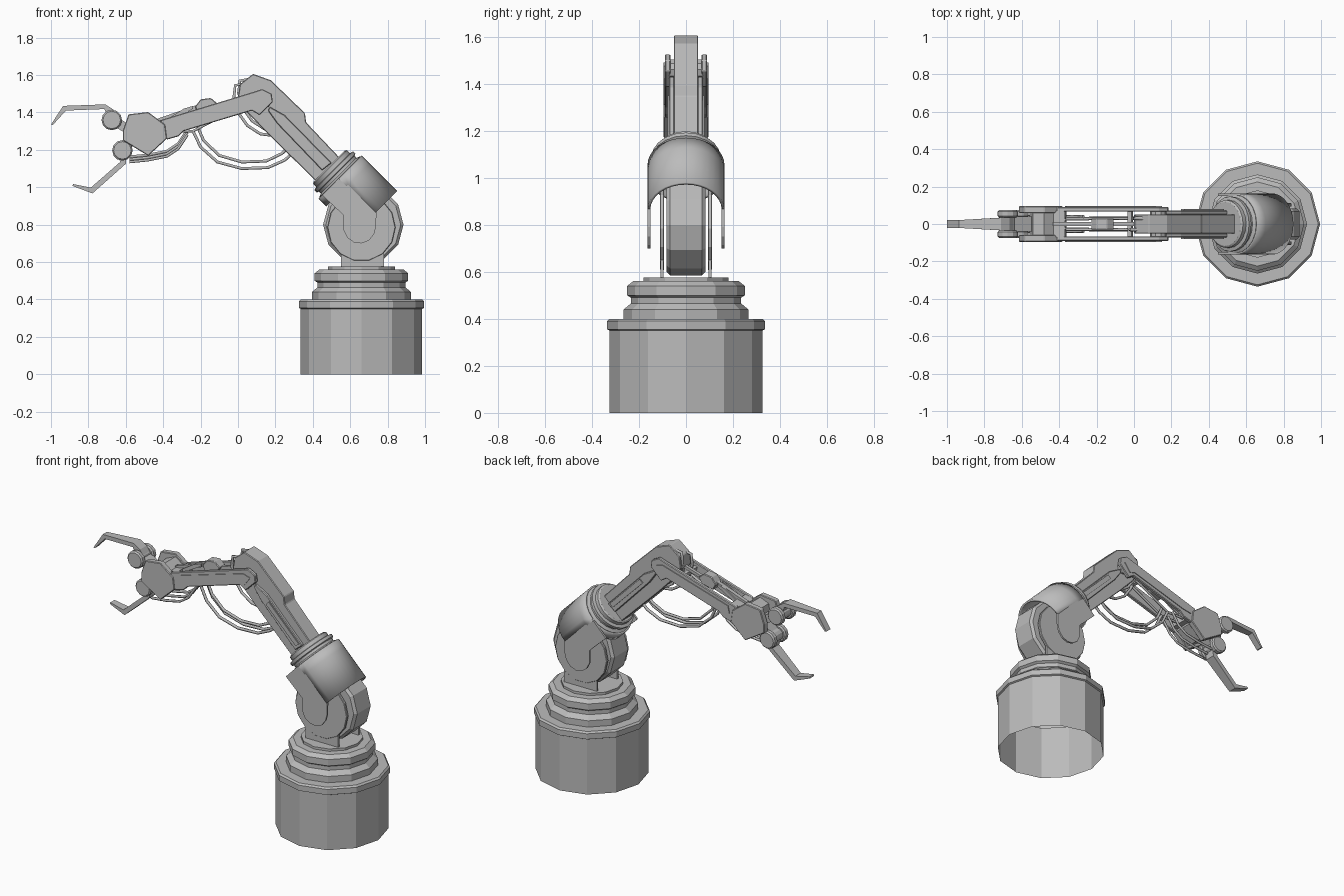
import bpy, bmesh
from math import cos, sin, pi, radians
from mathutils import Matrix, Vector

cube = bpy.data.objects.get("Cube")
if cube:
    bpy.data.objects.remove(cube, do_unlink=True)

grey = bpy.data.materials.new("machine_grey")
grey.use_nodes = True
grey.diffuse_color = (0.5, 0.5, 0.5, 1)
grey.node_tree.nodes["Principled BSDF"].inputs["Base Color"].default_value = (0.5, 0.5, 0.5, 1)


def finish(name, bm, matrix=Matrix(), smooth=False, bevel=0):
    bmesh.ops.recalc_face_normals(bm, faces=bm.faces[:])
    mesh = bpy.data.meshes.new(name)
    bm.to_mesh(mesh)
    bm.free()
    mesh.transform(matrix)
    mesh.materials.append(grey)
    obj = bpy.data.objects.new(name, mesh)
    bpy.context.collection.objects.link(obj)
    if bevel:
        mod = obj.modifiers.new("bevel", "BEVEL")
        mod.width, mod.segments, mod.limit_method = bevel, 1, "ANGLE"
    if smooth:
        bpy.ops.object.select_all(action="DESELECT")
        obj.select_set(True)
        bpy.context.view_layer.objects.active = obj
        bpy.ops.object.shade_smooth_by_angle(angle=radians(35))
    return obj


def lathe(name, profile, sides, matrix, caps=(True, True), smooth=False, keep=None):
    """Turn (radius, height) points about local z; keep(centre) filters the faces."""
    bm = bmesh.new()
    rings = [[bm.verts.new((r * cos(2 * pi * i / sides), r * sin(2 * pi * i / sides), h))
              for i in range(sides)] for r, h in profile]
    for a, b in zip(rings, rings[1:]):
        for i in range(sides):
            j = (i + 1) % sides
            bm.faces.new((a[i], a[j], b[j], b[i]))
    for ring, cap in zip((rings[0], rings[-1]), caps):
        if cap:
            bm.faces.new(ring)
    if keep:
        drop = [f for f in bm.faces if not keep(f.calc_center_median())]
        bmesh.ops.delete(bm, geom=drop, context="FACES")
    return finish(name, bm, matrix, smooth)


def plate(name, outline, y0, y1, bevel=0):
    """Extrude an x-z outline from y0 to y1."""
    bm = bmesh.new()
    face = bm.faces.new([bm.verts.new((x, y0, z)) for x, z in outline])
    out = bmesh.ops.extrude_face_region(bm, geom=[face])["geom"]
    moved = [v for v in out if isinstance(v, bmesh.types.BMVert)]
    bmesh.ops.translate(bm, verts=moved, vec=(0, y1 - y0, 0))
    return finish(name, bm, bevel=bevel)


def pair(name, outline, y0, y1, bevel=0):
    plate("back_" + name, outline, y0, y1, bevel)
    plate("front_" + name, outline, -y0, -y1, bevel)


def disc(name, x, z, radius, half, sides=12, chamfer=0.01, y=0):
    profile = [(radius - chamfer, -half), (radius, chamfer - half),
               (radius, half - chamfer), (radius - chamfer, half)]
    return lathe(name, profile, sides, Matrix.Translation((x, y, z)) @ Matrix.Rotation(pi / 2, 4, "X"))


def hose(name, path, y, radius=0.009):
    curve = bpy.data.curves.new(name, "CURVE")
    curve.dimensions = "3D"
    curve.bevel_depth, curve.bevel_resolution = radius, 1
    curve.use_fill_caps = True
    spline = curve.splines.new("POLY")
    spline.points.add(len(path) - 1)
    for point, (x, z) in zip(spline.points, path):
        point.co = (x, y, z, 1)
    obj = bpy.data.objects.new(name, curve)
    bpy.context.collection.objects.link(obj)
    bpy.ops.object.select_all(action="DESELECT")
    obj.select_set(True)
    bpy.context.view_layer.objects.active = obj
    bpy.ops.object.convert(target="MESH")
    obj.data.materials.clear()
    obj.data.materials.append(grey)


def bar(name, a, b, thick, y0, y1):
    """Straight rectangular bar between two x-z points."""
    a, b = Vector(a), Vector(b)
    d = (b - a).normalized()
    n = Vector((-d.y, d.x)) * thick / 2
    return plate(name, [a + n, b + n, b - n, a - n], y0, y1)


# Open-bottomed base with stepped turntable
stand = Matrix.Translation((0.66, 0, 0))
lathe("base_drum", [(0.325, 0), (0.325, 0.35), (0.335, 0.355), (0.335, 0.39), (0.325, 0.4), (0.26, 0.4)],
      12, stand, caps=(False, True))
lathe("turntable", [(0.265, 0.4), (0.265, 0.44), (0.235, 0.465), (0.235, 0.49), (0.25, 0.5), (0.25, 0.54),
                    (0.225, 0.56), (0.18, 0.56), (0.18, 0.575)], 12, stand)

# Shoulder wheel held between two footed discs
disc("shoulder_wheel", 0.67, 0.8, 0.215, 0.082, 12, 0.015)
for label, side in (("back", 1), ("front", -1)):
    disc(label + "_shoulder_disc", 0.66, 0.785, 0.182, 0.009, 14, 0.003, side * 0.102)
pair("shoulder_foot", [(0.55, 0.57), (0.78, 0.57), (0.78, 0.66), (0.55, 0.66)], 0.095, 0.109)

# Arched shoulder shell, cheeks and collar on the tilted arm axis
tilt = Matrix.Translation((0.8, 0, 0.8)) @ Matrix.Rotation(-pi / 4, 4, "Y")
shell = lathe("shoulder_shell", [(0.158, 0.09), (0.158, 0.3), (0.158, 0.36)], 32, tilt, (False, False), True,
              keep=lambda c: c.x > 0 or c.z > 0.3)
solid = shell.modifiers.new("thickness", "SOLIDIFY")
solid.thickness, solid.offset = 0.012, 0
pair("shoulder_cheek", [(0.74, 0.868), (0.545, 1.055), (0.45, 0.958), (0.565, 0.85), (0.565, 0.77),
                        (0.585, 0.73), (0.62, 0.705), (0.66, 0.7), (0.7, 0.715), (0.728, 0.75),
                        (0.738, 0.79)], 0.151, 0.163)
lathe("arm_collar", [(0.155, 0.35), (0.155, 0.362), (0.135, 0.37), (0.135, 0.385), (0.147, 0.39), (0.147, 0.408),
                     (0.128, 0.412), (0.128, 0.435), (0.118, 0.442)], 20, tilt, smooth=True)

# Upper arm beam with angular elbow head
plate("upper_arm", [(0.56, 1.14), (0.364, 1.347), (0.358, 1.396), (0.176, 1.572), (0.08, 1.606), (0.01, 1.55),
                    (0.0, 1.48), (0.05, 1.4), (0.16, 1.285), (0.43, 1.02)], -0.052, 0.052, 0.004)
pair("upper_arm_panel", [(0.5, 1.13), (0.25, 1.385), (0.17, 1.43), (0.16, 1.41), (0.21, 1.34), (0.45, 1.09)],
     0.05, 0.072, 0.004)
pair("upper_arm_rail", [(0.48, 1.14), (0.27, 1.35), (0.25, 1.33), (0.46, 1.12)], 0.07, 0.079)

# Forearm side plates, raised strips, pins and bridges
pair("forearm_plate", [(0.13, 1.525), (0.18, 1.5), (0.186, 1.455), (0.115, 1.385), (0.075, 1.41), (-0.29, 1.3),
                       (-0.32, 1.272), (-0.38, 1.255), (-0.43, 1.3), (-0.41, 1.36), (0.1, 1.515)],
     0.066, 0.09, 0.004)
pair("forearm_strip", [(0.1, 1.49), (0.15, 1.475), (0.11, 1.42), (0.07, 1.43), (-0.31, 1.32),
                       (-0.37, 1.31), (-0.36, 1.355)], 0.09, 0.095)
disc("elbow_pin", 0.13, 1.46, 0.045, 0.08, 10)
plate("forearm_bridge", [(-0.43, 1.355), (-0.37, 1.37), (-0.36, 1.28), (-0.42, 1.27)], -0.07, 0.07)
bar("elbow_bridge", (-0.03, 1.44), (-0.01, 1.445), 0.03, -0.07, 0.07)

# Wrist block with cheeks
wrist = [(-0.615, 1.305), (-0.585, 1.39), (-0.48, 1.402), (-0.39, 1.335), (-0.38, 1.26), (-0.48, 1.168),
         (-0.615, 1.25)]
pair("wrist_cheek", wrist, 0.058, 0.095, 0.004)
plate("wrist_core", [(-0.54, 1.36), (-0.48, 1.385), (-0.4, 1.33), (-0.39, 1.26), (-0.48, 1.19), (-0.56, 1.24)],
      -0.06, 0.06)

# Gripper knuckles, links and fingers
for label, x, z in (("upper", -0.675, 1.36), ("lower", -0.618, 1.197)):
    disc(label + "_knuckle", x, z, 0.038, 0.055, 12, 0.004)
    for end, y in (("back", 0.055), ("front", -0.055)):
        disc(label + "_knuckle_" + end + "_cap", x, z, 0.055, 0.019, 12, 0.008, y)
    bar(label + "_knuckle_link", (x, z), (-0.54, 1.285), 0.05, -0.04, 0.04)
fingers = {
    "upper_finger": [(-0.645, 1.385), (-0.665, 1.415), (-0.71, 1.443), (-0.935, 1.435), (-1.0, 1.335),
                     (-0.99, 1.333), (-0.92, 1.41), (-0.715, 1.418), (-0.695, 1.375)],
    "lower_finger": [(-0.595, 1.18), (-0.6, 1.125), (-0.778, 0.967), (-0.885, 1.007), (-0.882, 1.017),
                     (-0.787, 0.998), (-0.63, 1.135), (-0.645, 1.18)]}
for label, outline in fingers.items():
    finger = plate(label, outline, -0.034, 0.034)
    for v in finger.data.vertices:
        v.co.y *= 0.62 if v.co.x < -0.86 else 0.8 if v.co.x < -0.75 else 1

# Actuator on top of the forearm
plate("actuator_block", [(-0.23, 1.43), (-0.2, 1.47), (-0.145, 1.477), (-0.107, 1.445), (-0.13, 1.41),
                         (-0.21, 1.39)], -0.03, 0.03, 0.004)
bar("actuator_rod", (-0.43, 1.355), (-0.2, 1.435), 0.022, -0.012, 0.012)
bar("actuator_tail", (-0.14, 1.43), (0.03, 1.48), 0.018, -0.01, 0.01)
pair("actuator_guide", [(-0.4, 1.35), (-0.29, 1.42), (-0.24, 1.435), (-0.24, 1.42), (-0.38, 1.34)], 0.018, 0.028)

# Hanging hoses
sag = [(-0.24, 1.3), (-0.2, 1.215), (-0.11, 1.135), (0.02, 1.1), (0.16, 1.105), (0.25, 1.145), (0.31, 1.2)]
for i, y in enumerate((-0.03, 0, 0.03)):
    lift = 0.035 * (i % 2)
    hose(f"sagging_hose_{i + 1}", [(0.03 + (x - 0.03) * (1 - 2 * lift), z + lift) for x, z in sag], y)
loop = [(0.05, 1.555), (-0.015, 1.545), (-0.022, 1.48), (0.0, 1.4), (0.05, 1.33), (0.12, 1.285), (0.2, 1.275)]
for i, y in enumerate((-0.03, 0.03)):
    hose(f"elbow_hose_{i + 1}", [(x + 0.025 * i, z + 0.025 * i) for x, z in loop], y)
    hose(f"forearm_inner_hose_{i + 1}", [(-0.42, 1.3), (-0.24, 1.3), (-0.05, 1.4), (0.04, 1.44)], y, 0.008)
tail = [(-0.58, 1.135), (-0.48, 1.145), (-0.38, 1.165), (-0.32, 1.205), (-0.27, 1.28)]
for i, y in enumerate((-0.04, 0, 0.04)):
    hose(f"wrist_hose_{i + 1}", [(x, z + 0.014 * i) for x, z in tail], y, 0.008)
